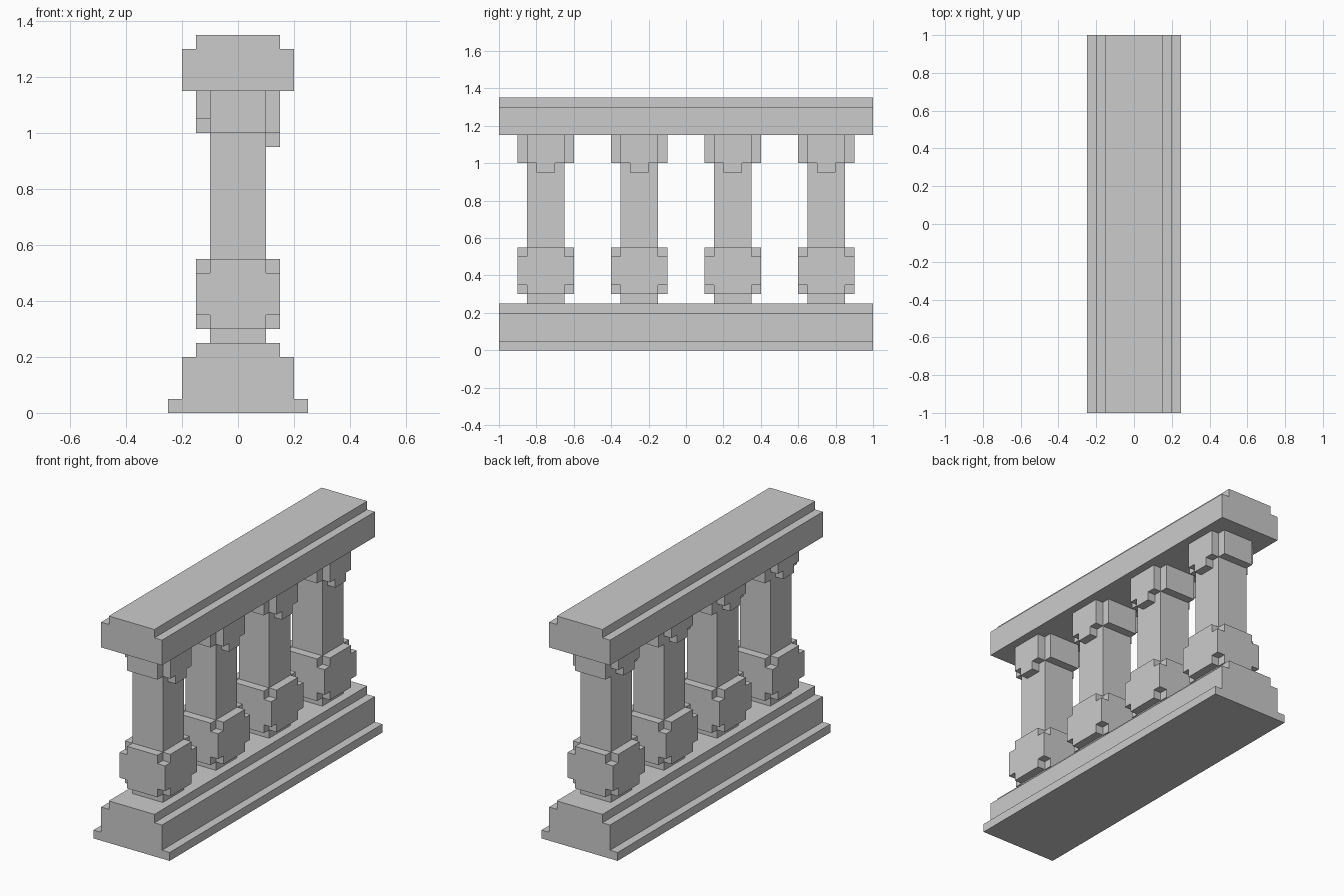
import bpy, bmesh, math

if "Cube" in bpy.data.objects:
    bpy.data.objects.remove(bpy.data.objects["Cube"])

U = 0.05  # block size the whole design snaps to


def add_object(name, bm, location=(0, 0, 0)):
    bmesh.ops.recalc_face_normals(bm, faces=bm.faces)
    mesh = bpy.data.meshes.new(name)
    bm.to_mesh(mesh)
    bm.free()
    ob = bpy.data.objects.new(name, mesh)
    ob.location = location
    bpy.context.collection.objects.link(ob)
    return ob


def moulding(name, half_profile):
    """Mirror an (x, z) half profile and extrude it along y."""
    outline = half_profile + [(-x, z) for x, z in reversed(half_profile)]
    bm = bmesh.new()
    face = bm.faces.new([bm.verts.new((x, -1, z)) for x, z in outline])
    res = bmesh.ops.extrude_face_region(bm, geom=[face])
    verts = [g for g in res["geom"] if isinstance(g, bmesh.types.BMVert)]
    bmesh.ops.translate(bm, verts=verts, vec=(0, 2, 0))
    return add_object(name, bm)


def block_union(boxes):
    """One clean outer skin around boxes given in block units."""
    cells = set()
    for x0, x1, y0, y1, z0, z1 in boxes:
        cells |= {(x, y, z) for x in range(x0, x1)
                  for y in range(y0, y1) for z in range(z0, z1)}
    bm = bmesh.new()
    verts = {}

    def vert(p):
        if p not in verts:
            verts[p] = bm.verts.new([c * U for c in p])
        return verts[p]

    for cell in cells:
        for axis in range(3):
            for side in (0, 1):
                near = list(cell)
                near[axis] += 2 * side - 1
                if tuple(near) in cells:
                    continue
                quad = []
                for a, b in ((0, 0), (1, 0), (1, 1), (0, 1)):
                    p = list(cell)
                    p[axis] += side
                    p[(axis + 1) % 3] += a
                    p[(axis + 2) % 3] += b
                    quad.append(vert(tuple(p)))
                if not side:
                    quad.reverse()
                bm.faces.new(quad)
    bmesh.ops.dissolve_limit(bm, angle_limit=math.radians(1),
                             verts=bm.verts, edges=bm.edges)
    return bm


# Stepped plinth and handrail
moulding("plinth", [(.25, 0), (.25, .05), (.2, .05), (.2, .2), (.15, .2), (.15, .25)])
moulding("handrail", [(.2, 1.15), (.2, 1.3), (.15, 1.3), (.15, 1.35)])

# Baluster: shaft, bulb with nipped corners, and capital brackets
boxes = [
    (-2, 2, -2, 2, 5, 23),      # shaft
    (-3, 3, -3, 3, 7, 10),      # bulb middle
    (-3, 3, -2, 2, 6, 11),      # bulb, x arm
    (-2, 2, -3, 3, 6, 11),      # bulb, y arm
    (-2, 2, -3, 3, 20, 23),     # front and back brackets
    (2, 3, -2, 2, 20, 23),      # right bracket
    (2, 3, -1, 1, 19, 20),      # right bracket drop
    (-3, -2, -2, 2, 21, 23),    # left bracket
    (-3, -2, -1, 1, 20, 21),    # left bracket drop
]
first = add_object("baluster_1", block_union(boxes), (0, -.75, 0))
for i in range(1, 4):
    ob = bpy.data.objects.new(f"baluster_{i + 1}", first.data)
    ob.location = (0, -.75 + .5 * i, 0)
    bpy.context.collection.objects.link(ob)
